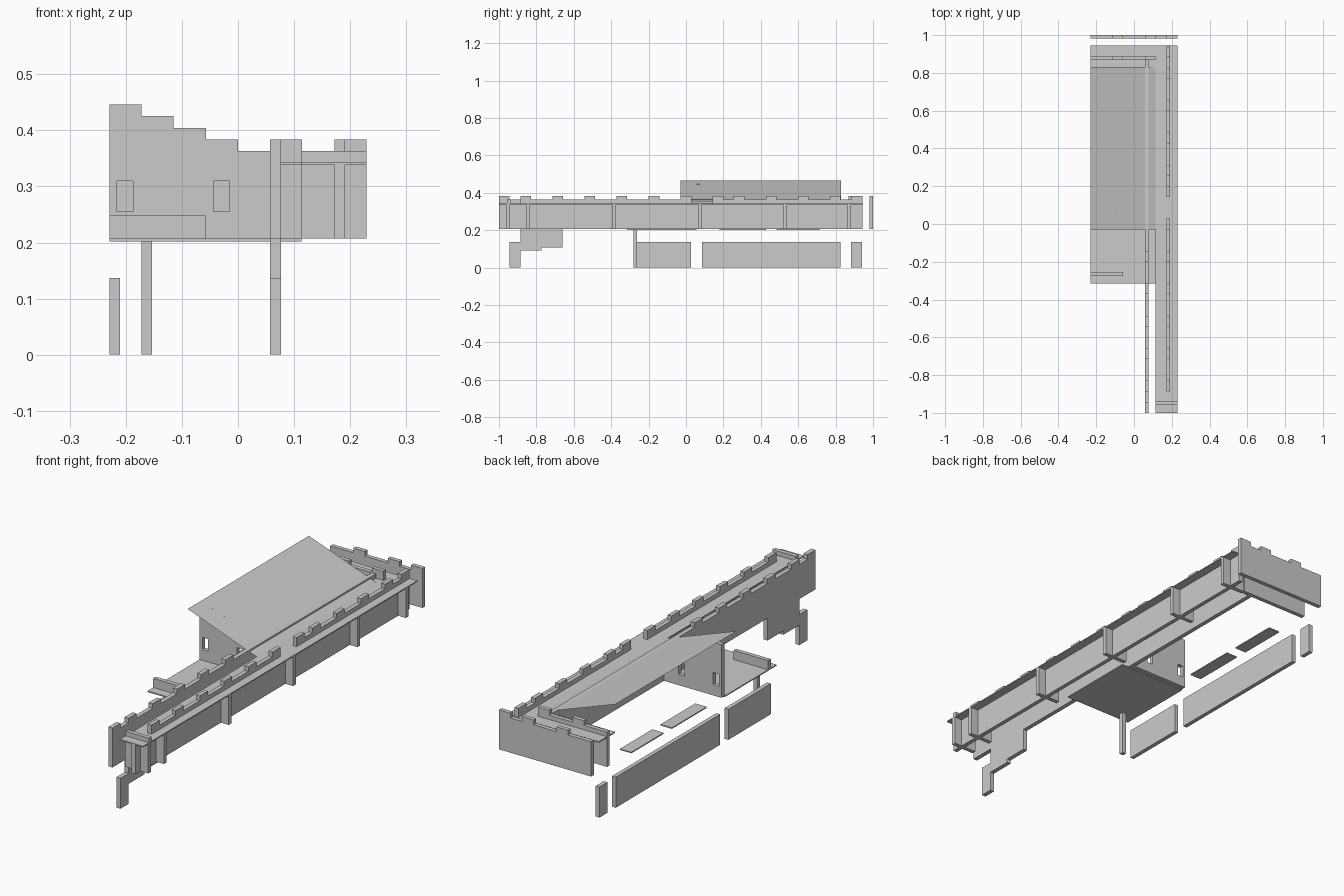
import bpy
import bmesh
from mathutils import Matrix

if "Cube" in bpy.data.objects:
    bpy.data.objects.remove(bpy.data.objects["Cube"])

# local (u, v, depth) -> world, by the axis a wall's thickness runs along
AXES = {
    'x': Matrix(((0, 0, 1, 0), (1, 0, 0, 0), (0, 1, 0, 0), (0, 0, 0, 1))),
    'y': Matrix(((1, 0, 0, 0), (0, 0, -1, 0), (0, 1, 0, 0), (0, 0, 0, 1))),
    'z': Matrix.Identity(4),
}


def panel(name, axis, lo, hi, *loops):
    """Flat panel from an outline (plus hole loops), thick from lo to hi along axis."""
    cu = bpy.data.curves.new(name, 'CURVE')
    cu.dimensions = '2D'
    cu.fill_mode = 'BOTH'
    cu.extrude = (hi - lo) / 2
    for loop in loops:
        sp = cu.splines.new('POLY')
        sp.points.add(len(loop) - 1)
        for p, (u, v) in zip(sp.points, loop):
            p.co = (u, v, 0, 1)
        sp.use_cyclic_u = True
        sp.use_smooth = False
    tmp = bpy.data.objects.new(name + "_outline", cu)
    bpy.context.collection.objects.link(tmp)
    me = bpy.data.meshes.new_from_object(tmp.evaluated_get(bpy.context.evaluated_depsgraph_get()))
    bpy.data.objects.remove(tmp)
    me.transform(AXES[axis])
    shift = {'x': 0, 'y': 1, 'z': 2}[axis]
    move = [0, 0, 0]
    move[shift] = (lo + hi) / 2
    me.transform(Matrix.Translation(move))
    bm = bmesh.new()
    bm.from_mesh(me)
    bmesh.ops.remove_doubles(bm, verts=bm.verts, dist=1e-5)
    bmesh.ops.recalc_face_normals(bm, faces=bm.faces)
    bm.to_mesh(me)
    bm.free()
    me.name = name
    ob = bpy.data.objects.new(name, me)
    bpy.context.collection.objects.link(ob)
    return ob


def rect(u0, u1, v0, v1):
    return [(u0, v0), (u1, v0), (u1, v1), (u0, v1)]


def box(name, x0, x1, y0, y1, z0, z1):
    return panel(name, 'z', z0, z1, rect(x0, x1, y0, y1))


FLOOR, TOP, MERLON = 0.207, 0.363, 0.384
W = 0.057      # merlon width
T = 0.019      # wall thickness


def battlements(a, b, starts):
    """Wall-top points from b back to a, with a merlon at each start."""
    pts = [(b, TOP)]
    for s in sorted(starts, reverse=True):
        pts += [(s + W, TOP), (s + W, MERLON), (s, MERLON), (s, TOP)]
    pts.append((a, TOP))
    return [p for i, p in enumerate(pts) if i == 0 or
            abs(p[0] - pts[i - 1][0]) + abs(p[1] - pts[i - 1][1]) > 1e-4]


# Inner long wall, with a stepped drop near the front end
row = [-0.886 + 0.1715 * i for i in range(6)]
drop = [(-1, FLOOR), (-0.886, FLOOR), (-0.886, 0.137), (-0.943, 0.137), (-0.943, 0),
        (-0.886, 0), (-0.886, 0.09), (-0.772, 0.09), (-0.772, 0.107), (-0.66, 0.107),
        (-0.66, FLOOR), (0.87, FLOOR)]
drop[1] = (-0.8855, FLOOR)
drop[2] = (-0.8855, 0.137)
panel("inner_long_wall", 'x', 0.057, 0.077, drop + battlements(-1, 0.87, [-1] + row[:5]))

# Outer long wall: full run under the walkway, two parapets above it
box("outer_long_wall", 0.172, 0.191, -1, 0.943, FLOOR, 0.338)
panel("outer_parapet_front", 'x', 0.172, 0.191,
      [(-0.886, 0.338), (0.0285, 0.338)] + battlements(-0.886, 0.0285, row))
panel("outer_parapet_back", 'x', 0.172, 0.191,
      [(0.143, 0.338), (0.943, 0.338)] +
      battlements(0.143, 0.943, [0.143] + [0.255 + 0.1715 * i for i in range(4)] + [0.886]))

# L-shaped walkway slab
panel("walkway", 'z', 0.338, 0.343,
      [(0.113, -1), (0.229, -1), (0.229, 0.945), (-0.229, 0.945), (-0.229, 0.83), (0.113, 0.83)])
box("walkway_front_parapet", 0.113, 0.229, -0.958, -0.939, 0.343, TOP)

# Buttresses either side of the outer wall
for i, y in enumerate((-0.954, -0.843, -0.384, 0.073, 0.53, 0.873)):
    box(f"inner_buttress_{i}", 0.113, 0.172, y - T / 2, y + T / 2, FLOOR, 0.338)
    box(f"outer_buttress_{i}", 0.191, 0.229, y - T / 2, y + T / 2, FLOOR, 0.338)

# Two back walls
panel("back_outer_wall", 'y', 0.981, 1.0, [(-0.229, FLOOR), (0.229, FLOOR)] +
      battlements(-0.229, 0.229, [-0.1145, 0.057, 0.172]))
panel("back_inner_wall", 'y', 0.868, 0.887, [(-0.229, FLOOR), (0.1145, FLOOR)] +
      battlements(-0.229, 0.1145, [-0.1145, 0.0575]))

# Stepped gable wall with two windows
gable = [(-0.229, FLOOR), (0.057, FLOOR)]
for i in range(5):
    z = TOP + 0.0207 * i
    gable += [(0.057 - 0.0572 * i, z), (0.057 - 0.0572 * (i + 1), z)]
panel("gable_wall", 'y', 0.055, 0.075, gable,
      rect(-0.216, -0.187, 0.255, 0.31), rect(-0.044, -0.015, 0.255, 0.31))

# Sloping roof sheet
me = bpy.data.meshes.new("roof")
me.from_pydata([(-0.229, -0.03, 0.466), (0.113, -0.03, 0.343),
                (0.113, 0.83, 0.343), (-0.229, 0.83, 0.466)], [], [(0, 1, 2, 3)])
bpy.context.collection.objects.link(bpy.data.objects.new("roof", me))

# Front platform with its rail and post
box("platform", -0.229, 0.113, -0.315, 0.055, 0.202, FLOOR)
box("platform_rail", -0.229, -0.058, -0.274, -0.255, FLOOR, 0.248)
box("platform_post", -0.172, -0.153, -0.28, -0.261, 0, 0.202)

# Loose shelves and low ground walls along the left side
for i, (a, b) in enumerate(((0.18, 0.427), (0.485, 0.714))):
    box(f"shelf_{i}", -0.229, -0.172, a, b, 0.202, FLOOR)
for i, (a, b) in enumerate(((-0.275, 0.027), (0.085, 0.825), (0.883, 0.94))):
    box(f"low_wall_{i}", -0.229, -0.21, a, b, 0, 0.137)
